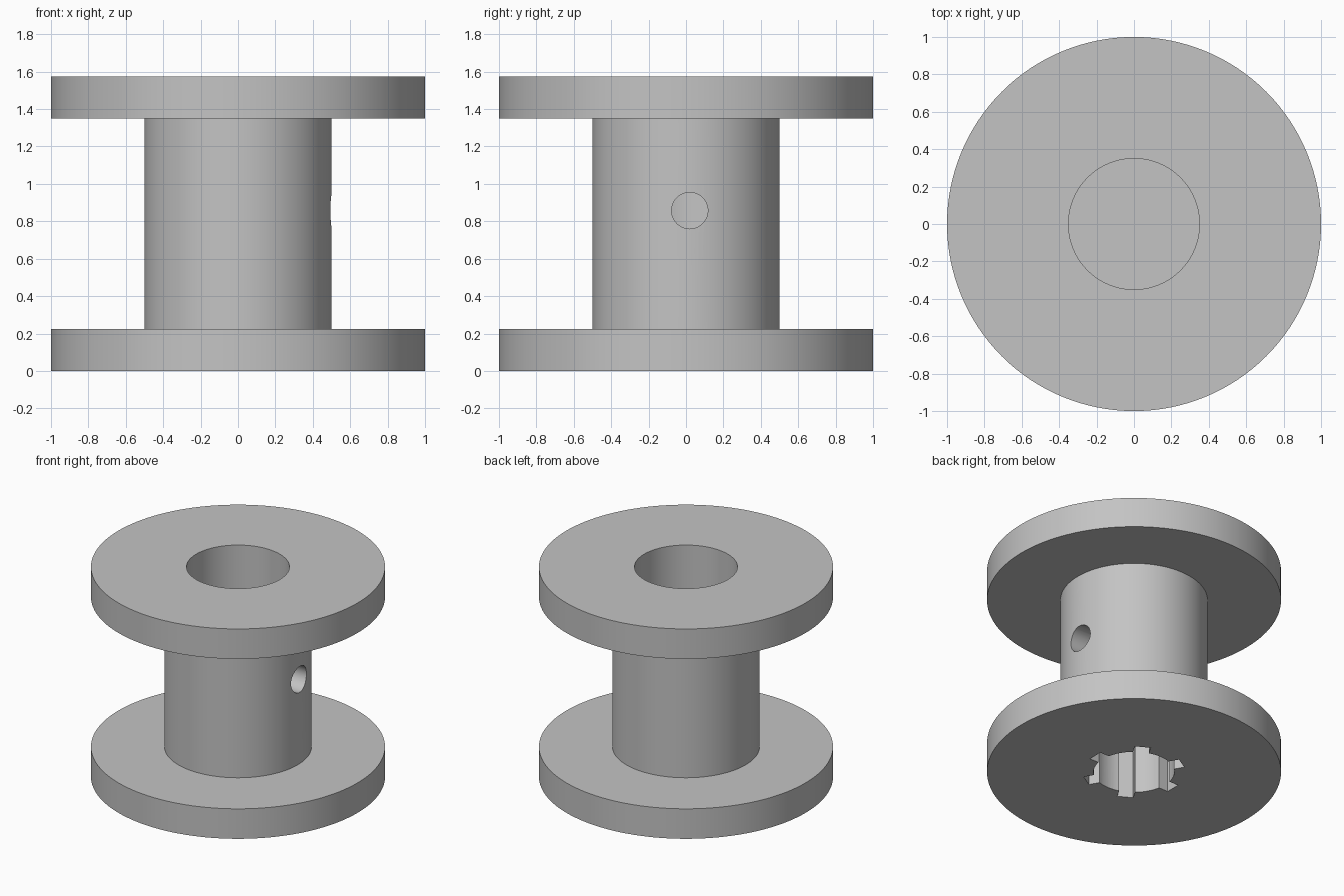
import bpy, bmesh
from math import pi, cos, sin, radians
from mathutils import Matrix, Vector

cube = bpy.data.objects.get("Cube")
if cube:
    bpy.data.objects.remove(cube, do_unlink=True)

grey = bpy.data.materials.new("plain grey")
grey.use_nodes = True
COLOR = (0.55, 0.55, 0.55, 1)
grey.diffuse_color = COLOR
grey.node_tree.nodes["Principled BSDF"].inputs["Base Color"].default_value = COLOR

HEIGHT, FLANGE = 1.575, 0.225
CORE_R, BORE_R, BORE_FLOOR = 0.5, 0.35, 0.6


def add_object(name, bm):
    bmesh.ops.recalc_face_normals(bm, faces=bm.faces)
    mesh = bpy.data.meshes.new(name)
    bm.to_mesh(mesh)
    bm.free()
    mesh.materials.append(grey)
    obj = bpy.data.objects.new(name, mesh)
    bpy.context.collection.objects.link(obj)
    return obj


def lathe(name, profile, steps=128):
    bm = bmesh.new()
    verts = [bm.verts.new((r, 0, z)) for r, z in profile]
    edges = [bm.edges.new(pair) for pair in zip(verts, verts[1:])]
    bmesh.ops.spin(bm, geom=verts + edges, cent=(0, 0, 0), axis=(0, 0, 1),
                   angle=2 * pi, steps=steps)
    bmesh.ops.remove_doubles(bm, verts=bm.verts, dist=0.0001)
    return add_object(name, bm)


def cut(target, cutter):
    mod = target.modifiers.new(cutter.name, 'BOOLEAN')
    mod.operation, mod.solver, mod.object = 'DIFFERENCE', 'EXACT', cutter
    bpy.context.view_layer.objects.active = target
    bpy.ops.object.modifier_apply(modifier=mod.name)
    bpy.data.objects.remove(cutter, do_unlink=True)


# Spool body: two flanges, core and blind upper bore
spool = lathe("spool", [
    (0, 0), (1, 0), (1, FLANGE), (CORE_R, FLANGE),
    (CORE_R, HEIGHT - FLANGE), (1, HEIGHT - FLANGE), (1, HEIGHT),
    (BORE_R, HEIGHT), (BORE_R, BORE_FLOOR), (0, BORE_FLOOR)])

# Splined socket in the underside: round hole with six rectangular notches
SOCKET_R, NOTCH_R, NOTCH_HALF, SOCKET_DEPTH = 0.275, 0.345, 0.055, 0.45
bm = bmesh.new()
outline = []
half_angle = 11.5
for k in range(6):
    turn = Matrix.Rotation(radians(60 * k), 3, 'Z')
    for x, y in ((NOTCH_R, -NOTCH_HALF), (NOTCH_R, NOTCH_HALF)):
        outline.append(turn @ Vector((x, y, 0)))
    for i in range(9):
        a = radians(60 * k + half_angle + i * (60 - 2 * half_angle) / 8)
        outline.append(Vector((SOCKET_R * cos(a), SOCKET_R * sin(a), 0)))
face = bm.faces.new([bm.verts.new(p - Vector((0, 0, 0.1))) for p in outline])
top = bmesh.ops.extrude_face_region(bm, geom=[face])["geom"]
bmesh.ops.translate(bm, vec=(0, 0, SOCKET_DEPTH + 0.1),
                    verts=[v for v in top if isinstance(v, bmesh.types.BMVert)])
cut(spool, add_object("socket_cutter", bm))

# Small line hole through the core wall
bm = bmesh.new()
bmesh.ops.create_cone(bm, cap_ends=True, segments=48, radius1=0.097,
                      radius2=0.097, depth=0.5,
                      matrix=Matrix.Translation((0.45, 0.02, 0.857))
                      @ Matrix.Rotation(pi / 2, 4, 'Y'))
cut(spool, add_object("line_hole_cutter", bm))

# Smooth curved walls, keep the rims sharp
bpy.ops.object.select_all(action='DESELECT')
spool.select_set(True)
bpy.context.view_layer.objects.active = spool
bpy.ops.object.shade_smooth_by_angle(angle=radians(30))
